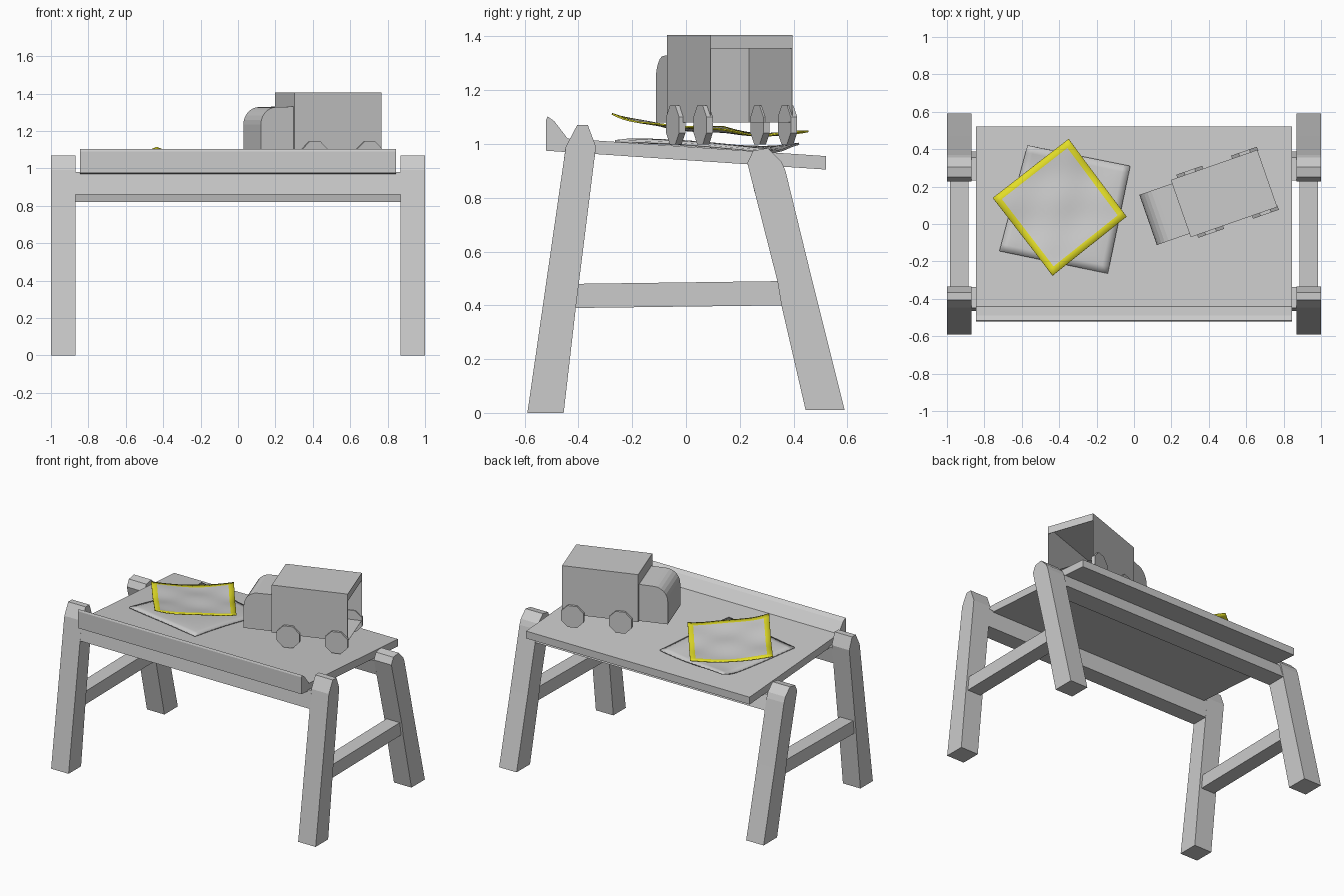
import bpy, bmesh, math
from mathutils import Vector, Matrix

if "Cube" in bpy.data.objects:
    bpy.data.objects.remove(bpy.data.objects["Cube"])


def material(name, rgb):
    m = bpy.data.materials.new(name)
    m.diffuse_color = (*rgb, 1)
    m.use_nodes = True
    m.node_tree.nodes["Principled BSDF"].inputs["Base Color"].default_value = m.diffuse_color
    return m


GREY = material("plain grey", (0.6, 0.6, 0.6))
YELLOW = material("yellow border", (0.76, 0.72, 0.02))


def finish(name, bm, mats=(GREY,), fix=True):
    if fix:
        bmesh.ops.recalc_face_normals(bm, faces=bm.faces)
    me = bpy.data.meshes.new(name)
    bm.to_mesh(me)
    bm.free()
    for m in mats:
        me.materials.append(m)
    ob = bpy.data.objects.new(name, me)
    bpy.context.collection.objects.link(ob)
    return ob


def extrude(name, profile, x0, x1):
    """Prism: a (y, z) outline swept from x0 to x1."""
    bm = bmesh.new()
    a = [bm.verts.new((x0, y, z)) for y, z in profile]
    b = [bm.verts.new((x1, y, z)) for y, z in profile]
    bm.faces.new(a)
    bm.faces.new(b[::-1])
    n = len(a)
    for i in range(n):
        bm.faces.new((a[i], b[i], b[(i + 1) % n], a[(i + 1) % n]))
    return finish(name, bm)


# Trestle legs and side rails
FRONT_LEG = [(-.59, 0), (-.455, 0), (-.41, .39), (-.335, .99), (-.365, 1.07),
             (-.405, 1.07), (-.447, .99), (-.525, .45)]
BACK_LEG = [(.445, .01), (.59, .01), (.49, .41), (.47, .49), (.37, .90), (.355, .935),
            (.305, .985), (.25, .975), (.228, .93), (.34, .49), (.355, .40)]
RAIL = [(-.42, .39), (.365, .40), (.345, .49), (-.40, .48)]
for side, s in (("left", -1), ("right", 1)):
    extrude(side + "_front_leg", FRONT_LEG, s * .868, s * 1.0)
    extrude(side + "_back_leg", BACK_LEG, s * .868, s * 1.0)
    extrude(side + "_side_rail", RAIL, s * .885, s * .985)

# Cross beams under the top
extrude("front_beam", [(-.465, .86), (-.352, .86), (-.337, .972), (-.449, .98)], -.87, .87)
extrude("back_beam", [(.255, .82), (.388, .82), (.355, .915), (.232, .924)], -.87, .87)

# Sloping table top with a raised front lip
extrude("table_top", [(-.52, .975), (.52, .905), (.52, .955), (-.44, 1.02),
                      (-.49, 1.085), (-.515, 1.103), (-.52, 1.09)], -.845, .845)

# Toy truck, built along local x with the cab at the negative end
TRUCK = Matrix.Translation((.25, .0825, 0)) @ Matrix.Rotation(math.radians(19.2), 4, 'Z')
L, W, Z0, Z1 = .49, .162, 1.08, 1.405

# Cargo box: open at the back, with a short header above the opening
bm = bmesh.new()
bmesh.ops.create_cube(bm, size=1)
for v in bm.verts:
    v.co = Vector(((v.co.x + .5) * L, v.co.y * 2 * W, Z0 + (v.co.z + .5) * (Z1 - Z0)))
bm.normal_update()
bmesh.ops.delete(bm, geom=[f for f in bm.faces if f.normal.x > .9], context='FACES_ONLY')
bm.faces.new([bm.verts.new(c) for c in ((L, -W, Z1 - .05), (L, W, Z1 - .05), (L, W, Z1), (L, -W, Z1))])
box = finish("cargo_box", bm, fix=False)
mod = box.modifiers.new("thickness", 'SOLIDIFY')
mod.thickness = .003
box.matrix_world = TRUCK

# Cab with a rounded bonnet; outline lies in (length, z)
bm = bmesh.new()
outline = [(0, Z0), (-.185, Z0), (-.185, 1.235)]
for i in range(1, 7):
    t = math.radians(15 * i)
    outline.append((-.185 + .09 * (1 - math.cos(t)), 1.235 + .093 * math.sin(t)))
outline.append((0, 1.33))
lf = [bm.verts.new((x, -.142, z)) for x, z in outline]
rt = [bm.verts.new((x, .142, z)) for x, z in outline]
bm.faces.new(lf)
bm.faces.new(rt[::-1])
for i in range(len(lf)):
    j = (i + 1) % len(lf)
    bm.faces.new((lf[i], rt[i], rt[j], lf[j]))
finish("truck_cab", bm).matrix_world = TRUCK

# Eight-sided wheels
for end, x in (("front", .11), ("rear", .42)):
    for side, s in (("left", 1), ("right", -1)):
        bm = bmesh.new()
        bmesh.ops.create_cone(bm, cap_ends=True, segments=8, radius1=.079, radius2=.079, depth=.025)
        bm.transform(Matrix.Translation((x, s * (W + .004), 1.071)) @ Matrix.Rotation(math.pi / 2, 4, 'X')
                     @ Matrix.Rotation(math.pi / 8, 4, 'Z'))
        finish(f"truck_{end}_{side}_wheel", bm).matrix_world = TRUCK


def sheet(name, corners, height, thick, mats, n=15):
    """Wavy paper: a grid between four (x, y) corners, lifted by height(u, v, x, y)."""
    c = [Vector(p) for p in corners]
    bm = bmesh.new()
    g = []
    for j in range(n + 1):
        row = []
        for i in range(n + 1):
            u, v = i / n, j / n
            p = (c[0] * (1 - u) + c[1] * u) * (1 - v) + (c[3] * (1 - u) + c[2] * u) * v
            row.append(bm.verts.new((p.x, p.y, height(u, v, p.x, p.y))))
        g.append(row)
    for j in range(n):
        for i in range(n):
            f = bm.faces.new((g[j][i], g[j + 1][i], g[j + 1][i + 1], g[j][i + 1]))
            f.smooth = True
            # outermost ring of faces takes the last colour
            f.material_index = len(mats) - 1 if i in (0, n - 1) or j in (0, n - 1) else 0
    bm.normal_update()
    if sum(f.normal.z for f in bm.faces) < 0:
        bmesh.ops.reverse_faces(bm, faces=bm.faces)
    ob = finish(name, bm, mats, fix=False)
    mod = ob.modifiers.new("thickness", 'SOLIDIFY')
    mod.thickness = thick


def top_z(y):
    return 1.02 - .0677 * (y + .44)


def lower_height(u, v, x, y):
    edge = max(abs(u - .5), abs(v - .5)) * 2
    curl = .03 * max(0, (y - .28) / .14) ** 2
    return top_z(y) + .019 - .010 * edge ** 8 + .005 * math.sin(9 * x + 3) * math.cos(8 * y) + curl


def upper_height(u, v, x, y):
    t = .455 - y
    return 1.03 + .045 * t + .095 * t ** 3 + .006 * math.sin(11 * u) * math.cos(7 * v) \
        + .02 * (abs(u - .5) * abs(v - .5) * 4) ** 2


# Loose papers on the table
sheet("lower_paper", [(-.57, .42), (-.02, .31), (-.14, -.265), (-.72, -.145)], lower_height, .008, (GREY,))
sheet("bordered_paper", [(-.35, .455), (-.04, .04), (-.435, -.275), (-.755, .14)], upper_height, .006,
      (GREY, YELLOW))
